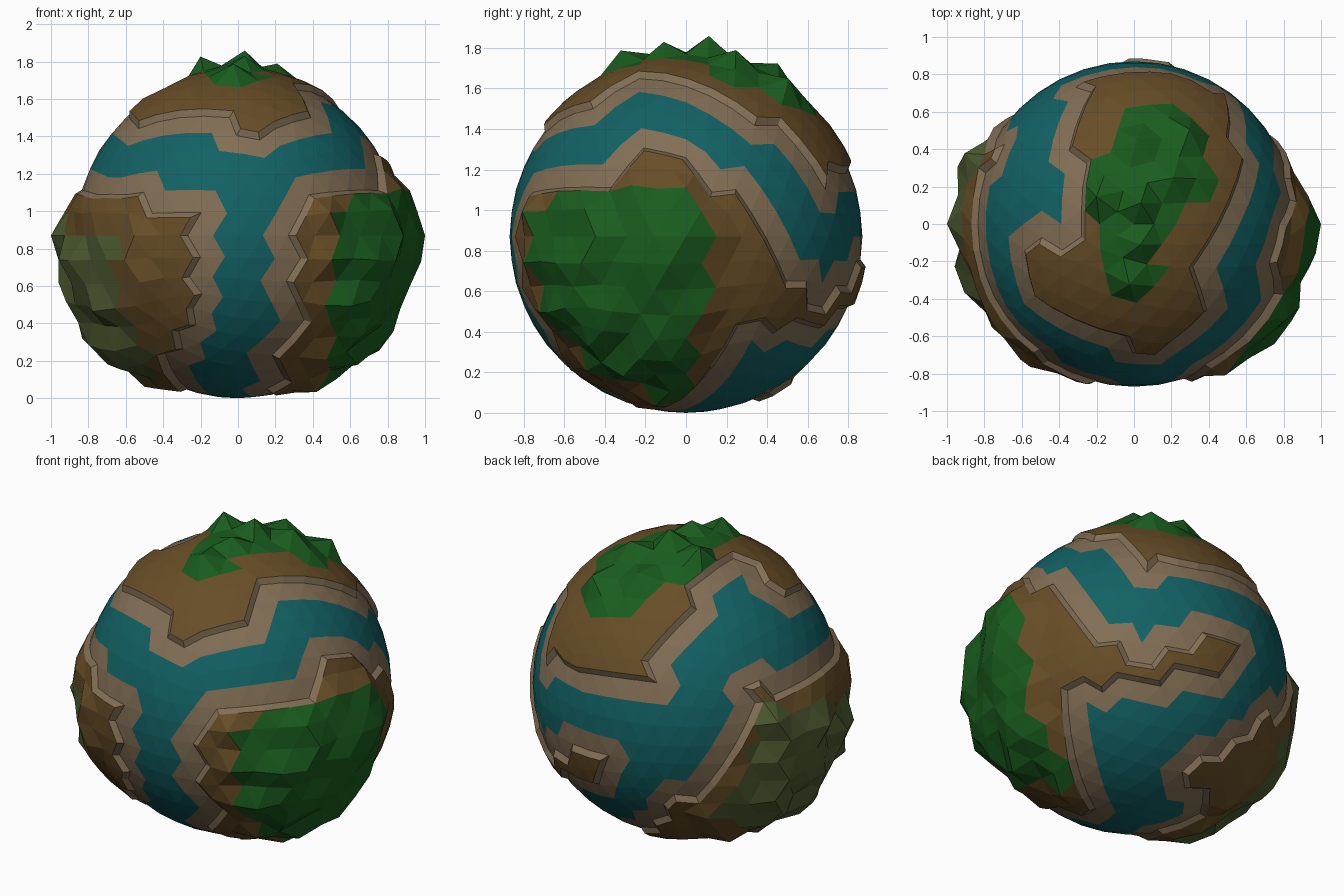
import bpy, bmesh, math, random
from mathutils import Vector

if "Cube" in bpy.data.objects:
    bpy.data.objects.remove(bpy.data.objects["Cube"])

random.seed(4)
R, R_LAND = 0.87, 0.898
WATER, SAND, LAND, FOREST, OLIVE = range(5)


def look(hx, hy, el):
    """Return a function turning view coordinates (from globe centre) into a direction."""
    h = Vector((hx, hy, 0)).normalized()
    s, c = math.sin(math.radians(el)), math.cos(math.radians(el))
    right, z = Vector((-h.y, h.x, 0)), Vector((0, 0, 1))
    up, out = z * c - h * s, h * c + z * s

    def at(*pts):
        return [(right * u + up * v + out * math.sqrt(max(0, R * R - u * u - v * v))).normalized()
                for u, v in pts]
    return at


front, side, top = look(0, -1, 0), look(1, 0, 0), look(0, -1, 90)
back_left, under = look(-.643, .766, 25), look(.643, .766, -30)


def region(points):
    """Return an inside test for a polygon drawn on the sphere."""
    axis = sum(points, Vector()).normalized()
    q = axis.to_track_quat('Z', 'Y').inverted()

    def flat(n):
        p = q @ n
        t = math.acos(max(-1, min(1, p.z))) / max(1e-6, math.hypot(p.x, p.y))
        return p.x * t, p.y * t
    poly = [flat(p) for p in points]

    def inside(n):
        x, y = flat(n)
        hit = False
        for (x1, y1), (x2, y2) in zip(poly, poly[1:] + poly[:1]):
            if (y1 > y) != (y2 > y) and x < x1 + (y - y1) * (x2 - x1) / (y2 - y1):
                hit = not hit
        return hit
    return inside


# Coastlines
lands = [region(p) for p in (
    top((-.235, .75), (-.33, .53), (-.2, .47), (-.28, .4), (-.28, -.08), (-.58, -.16), (-.565, -.32),
        (-.4, -.48), (.14, -.68), (.38, -.48), (.31, -.24), (.55, .24), (.5, .59), (.48, .68),
        (.2, .79), (-.2, .79)),
    front((.27, .14), (.27, -.13), (.3, -.36), (.4, -.45), (.2, -.64), (.27, -.78))
    + under((-.2, -.74), (-.41, -.03), (.1, .02), (.3, .06), (.3, .13), (-.05, .14))
    + side((.26, .22), (.12, .24), (.01, .41), (-.23, .43), (-.41, .23), (-.7, .2)),
    front((-.2, .13), (-.47, .13), (-.55, .21), (-.82, .2))
    + top((-.82, .1), (-.8, .21), (-.67, .44)) + back_left((.34, -.1), (-.07, -.64))
    + under((.62, -.28), (.17, -.5), (.44, -.62), (.3, -.78))
    + front((-.31, -.8), (-.35, -.52), (-.18, -.4), (-.26, -.1)),
    under((.25, .1), (.45, .29), (.64, .2), (.48, .06)),
)]

# Tree cover
green = [region(p) for p in (
    top((-.07, .59), (.03, .64), (.25, .58), (.38, .4), (.46, .23), (.4, .12), (.25, .12), (.14, -.08),
        (.11, -.35), (0, -.43), (-.15, -.35), (-.18, -.03), (-.27, .08), (-.27, .24), (-.13, .35)),
    side((-.74, .12), (-.57, .2), (-.38, .25), (0, .25), (.13, 0), (.04, -.13), (.12, -.27), (.03, -.38),
         (.04, -.64), (0, -.82))
    + front((.44, -.74), (.46, -.6), (.47, -.4), (.5, -.12), (.52, .02)),
)]
olive = region(front((-.6, 0), (-.6, -.13), (-.6, -.3), (-.45, -.55), (-.38, -.75))
               + back_left((.08, -.7), (.3, -.25), (.35, -.13), (.6, -.13)) + front((-.84, .02)))

# Globe divided into water, sand and land
bm = bmesh.new()
bmesh.ops.create_icosphere(bm, subdivisions=4, radius=R)
land = {f for f in bm.faces if any(t(f.calc_center_median().normalized()) for t in lands)}


def land_sides(f):
    return sum(g in land for e in f.edges for g in e.link_faces if g is not f)


land |= {f for f in bm.faces if f not in land and land_sides(f) >= 2}
land -= {f for f in land if land_sides(f) == 0}
for f in bm.faces:
    n = f.calc_center_median().normalized()
    if f in land:
        f.material_index = (OLIVE if olive(n) else FOREST if any(t(n) for t in green) else LAND)
    elif any(g in land for v in f.verts for g in v.link_faces):
        f.material_index = SAND

# Sloping banks around the raised land
banks = bmesh.ops.inset_region(bm, faces=list(land), thickness=.028, depth=0,
                               use_boundary=True, use_even_offset=True)['faces']
for f in banks:
    f.material_index = SAND
raised = [v for v in bm.verts if any(f.material_index >= LAND for f in v.link_faces)]
random.shuffle(raised)

# Lift the land and roughen the trees; hilltop trees are separate peaks
peaks = set()
for v in raised:
    n = v.co.normalized()
    kinds = [f.material_index for f in v.link_faces]
    r = R_LAND
    if n.z > .6:
        if min(kinds) >= FOREST:
            if any(e.other_vert(v) in peaks for e in v.link_edges):
                r = random.uniform(.9, .925)
            else:
                peaks.add(v)
                r = random.uniform(.96, 1.0)
    elif min(kinds) >= FOREST:
        r = 1.0 if abs(n.x) > .995 else random.uniform(.925, 1.0)
    elif max(kinds) >= FOREST:
        r = random.uniform(.9, .955) if min(kinds) >= LAND else .91
    elif n.x < -.5 and min(kinds) >= LAND:
        r = random.uniform(.895, .95)
    if n.z < 0:
        r = min(r, .855 / -n.z)
    v.co = n * r
bmesh.ops.triangulate(bm, faces=[f for f in bm.faces if f.material_index >= LAND and len(f.verts) > 3])
bmesh.ops.translate(bm, verts=bm.verts, vec=(0, 0, R))

# One object per surface type
parts = (("ocean", (.006, .12, .128)), ("beach", (.225, .158, .09)), ("land", (.135, .075, .02)),
         ("green_forest", (.01, .11, .013)), ("olive_forest", (.075, .105, .03)))
for i, (name, colour) in enumerate(parts):
    part = bm.copy()
    bmesh.ops.delete(part, geom=[f for f in part.faces if f.material_index != i], context='FACES')
    for f in part.faces:
        f.material_index = 0
        f.smooth = False
    mesh = bpy.data.meshes.new(name)
    part.to_mesh(mesh)
    part.free()
    mat = bpy.data.materials.new(name)
    mat.diffuse_color = (*colour, 1)
    mat.use_nodes = True
    mat.node_tree.nodes["Principled BSDF"].inputs["Base Color"].default_value = mat.diffuse_color
    mesh.materials.append(mat)
    bpy.context.collection.objects.link(bpy.data.objects.new(name, mesh))
bm.free()
